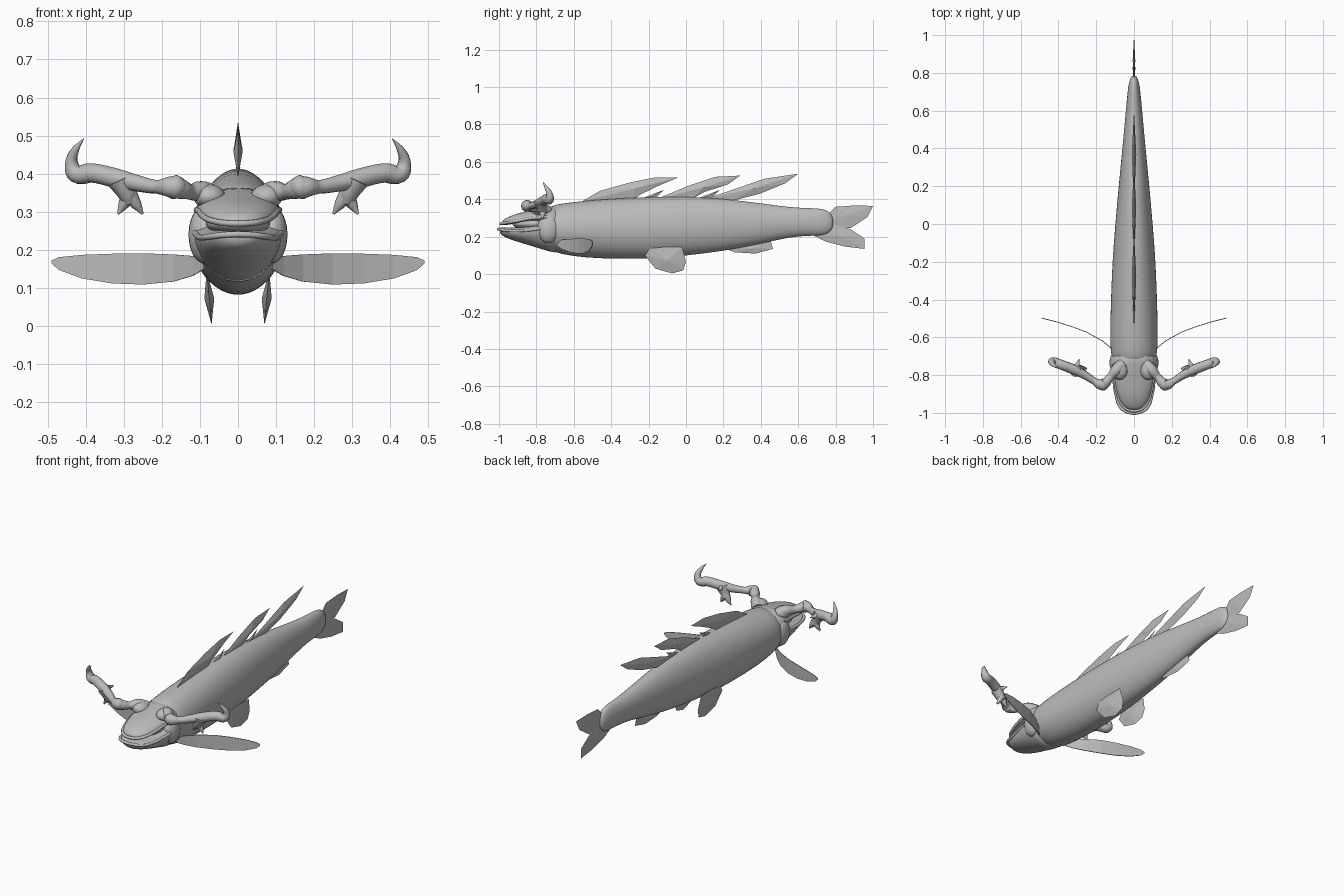
import bpy, bmesh, math
from mathutils import Vector

cube = bpy.data.objects.get("Cube")
if cube:
    bpy.data.objects.remove(cube, do_unlink=True)

grey = bpy.data.materials.new("plain grey")
grey.use_nodes = True
grey.diffuse_color = (0.5, 0.5, 0.5, 1)
grey.node_tree.nodes["Principled BSDF"].inputs["Base Color"].default_value = (0.5, 0.5, 0.5, 1)


def finish(name, bm, smooth):
    bmesh.ops.recalc_face_normals(bm, faces=bm.faces)
    mesh = bpy.data.meshes.new(name)
    bm.to_mesh(mesh)
    bm.free()
    mesh.materials.append(grey)
    mesh.polygons.foreach_set("use_smooth", [smooth] * len(mesh.polygons))
    obj = bpy.data.objects.new(name, mesh)
    bpy.context.collection.objects.link(obj)
    return obj


def loft(name, sections, sides=24):
    """Skin over rings given as (y, half width, bottom, widest height, top)."""
    bm = bmesh.new()
    rings = []
    for y, hw, low, mid, high in sections:
        ring = []
        for i in range(sides):
            a = math.tau * i / sides
            rise = (high - mid) if math.sin(a) > 0 else (mid - low)
            ring.append(bm.verts.new((hw * math.cos(a), y, mid + rise * math.sin(a))))
        rings.append(ring)
    for a, b in zip(rings, rings[1:]):
        for i in range(sides):
            j = (i + 1) % sides
            bm.faces.new((a[i], a[j], b[j], b[i]))
    bm.faces.new(rings[0])
    bm.faces.new(rings[-1])
    obj = finish(name, bm, True)
    obj.modifiers.new("round", "SUBSURF").levels = 1
    return obj


def fin(name, outline, thick=0.012, x=0, lean=0):
    """Thin bladed fin from a (y, z) outline, thickest at its middle."""
    bm = bmesh.new()
    cy = sum(p[0] for p in outline) / len(outline)
    cz = sum(p[1] for p in outline) / len(outline)
    top = max(p[1] for p in outline)
    rim = [bm.verts.new((x + lean * (z - top), y, z)) for y, z in outline]
    for s in (-1, 1):
        hub = bm.verts.new((x + lean * (cz - top) + s * thick, cy, cz))
        for a, b in zip(rim, rim[1:] + rim[:1]):
            bm.faces.new((hub, a, b))
    return finish(name, bm, False)


def tube(name, points, side=1):
    """Smooth tube through (x, y, z, radius) points."""
    curve = bpy.data.curves.new(name, "CURVE")
    curve.dimensions = "3D"
    curve.bevel_depth = 1
    curve.bevel_resolution = 3
    curve.resolution_u = 5
    curve.use_fill_caps = True
    spline = curve.splines.new("BEZIER")
    spline.bezier_points.add(len(points) - 1)
    for bp, (x, y, z, r) in zip(spline.bezier_points, points):
        bp.co = (side * x, y, z)
        bp.radius = r
        bp.handle_left_type = bp.handle_right_type = "AUTO"
    curve.materials.append(grey)
    obj = bpy.data.objects.new(name, curve)
    bpy.context.collection.objects.link(obj)
    return obj


def ball(name, centre, radii):
    bm = bmesh.new()
    bmesh.ops.create_uvsphere(bm, u_segments=20, v_segments=12, radius=1)
    for v in bm.verts:
        v.co = Vector([c + r * k for c, r, k in zip(centre, radii, v.co)])
    return finish(name, bm, True)


# Trunk and head
loft("body", [
    (-0.75, .100, .14, .25, .35), (-0.71, .122, .118, .245, .372),
    (-0.62, .128, .095, .24, .385), (-0.45, .125, .08, .24, .402),
    (-0.2, .116, .08, .24, .415), (0.0, .100, .097, .25, .416),
    (0.2, .082, .122, .26, .405), (0.4, .062, .16, .27, .38),
    (0.55, .048, .198, .275, .358), (0.66, .038, .205, .277, .353),
    (0.73, .031, .205, .277, .352), (0.77, .022, .222, .277, .333),
    (0.787, .008, .25, .275, .30)])
upper = [
    (-0.985, .03, .262, .27, .285), (-0.96, .065, .262, .275, .302),
    (-0.90, .092, .272, .285, .328), (-0.82, .106, .288, .30, .342),
    (-0.74, .113, .27, .305, .362), (-0.66, .115, .2, .27, .375)]
lower = [
    (-0.998, .03, .218, .24, .252), (-0.97, .075, .196, .235, .25),
    (-0.90, .10, .172, .232, .25), (-0.82, .112, .148, .238, .258),
    (-0.74, .12, .122, .25, .28), (-0.66, .122, .10, .25, .3)]
loft("upper_jaw", upper)
loft("lower_jaw", lower)
ball("mouth_lining", (0, -0.81, .27), (.085, .12, .035))
for name, jaw in (("upper_lip", upper), ("lower_lip", lower)):
    edge = [(hw * .96, y, mid, .008) for y, hw, low, mid, high in jaw[:5]]
    tube(name, [(-x, y, z, r) for x, y, z, r in reversed(edge)] + edge)

# Fins along the middle
fin("dorsal_fin_front", [(-.555, .39), (-.46, .445), (-.3, .49), (-.165, .517), (-.04, .517),
                         (-.13, .48), (-.245, .425), (-.29, .395)])
fin("dorsal_fin_middle", [(-.16, .40), (.02, .475), (.155, .52), (.29, .527),
                          (.225, .48), (.1, .44), (.03, .40)])
fin("dorsal_fin_rear", [(.1, .40), (.29, .465), (.42, .51), (.6, .537),
                        (.53, .485), (.395, .43), (.24, .39)])
for y in (-.25, .05):
    fin("dorsal_spine", [(y, .40), (y + .13, .45), (y + .08, .40)], .006)
fin("tail_upper_lobe", [(.74, .3), (.8, .36), (.9, .367), (1, .365), (.97, .305), (.88, .245), (.76, .265)], .007)
fin("tail_lower_lobe", [(.74, .275), (.79, .27), (.88, .24), (.955, .19), (.955, .135),
                        (.85, .147), (.745, .175), (.675, .21)], .007)
fin("anal_fin", [(.2, .14), (.45, .185), (.465, .135), (.37, .11), (.26, .117)], .008)

for side, word in ((1, "left"), (-1, "right")):
    # Paired fins
    fin(word + "_pelvic_fin", [(-.19, .145), (-.22, .1), (-.165, .03), (-.075, .004), (-.015, .02),
                               (0, .065), (-.02, .145)], .013, side * .082, side * .09)
    bm = bmesh.new()
    rows = [[bm.verts.new((side * x, y, z)) for z in (low, high)] for x, y, low, high in [
        (.09, -.69, .15, .175), (.12, -.66, .132, .184), (.17, -.62, .117, .188),
        (.25, -.575, .109, .191), (.33, -.545, .112, .19), (.41, -.52, .125, .187),
        (.47, -.505, .147, .181), (.49, -.5, .165, .172)]]
    for a, b in zip(rows, rows[1:]):
        bm.faces.new((a[0], a[1], b[1], b[0]))
    pectoral = finish(word + "_pectoral_fin", bm, False)
    pectoral.modifiers.new("thickness", "SOLIDIFY").thickness = 0.004

    # Gill cover and brow
    ball(word + "_gill_cover", (side * .09, -.735, .24), (.04, .06, .075))
    ball(word + "_brow", (side * .075, -.775, .34), (.042, .05, .032))

    # Antler: beam with hooked tip, knuckle, and forked lower prong
    tube(word + "_antler_beam", [
        (.06, -.74, .335, .03), (.095, -.775, .352, .03), (.125, -.81, .352, .02),
        (.17, -.85, .364, .031), (.21, -.832, .365, .018), (.26, -.80, .374, .022),
        (.32, -.77, .388, .027), (.385, -.745, .402, .026), (.425, -.73, .40, .025),
        (.437, -.73, .43, .017), (.428, -.745, .46, .011), (.405, -.765, .492, .001)], side)
    tube(word + "_antler_knuckle", [(.19, -.845, .366, .02), (.165, -.85, .365, .033),
                                    (.145, -.835, .36, .02)], side)
    tube(word + "_antler_prong", [(.31, -.775, .385, .035), (.292, -.772, .35, .026),
                                  (.284, -.765, .325, .02)], side)
    for x, y in ((.315, -.77), (.25, -.765)):
        tube(word + "_prong_point", [(.285, -.77, .345, .022), ((x + .285) / 2, -.767, .32, .015),
                                     (x, y, .294, .003)], side)
    tube(word + "_antler_spur", [(.31, -.775, .385, .02), (.30, -.745, .385, .012),
                                 (.29, -.715, .385, .002)], side)
